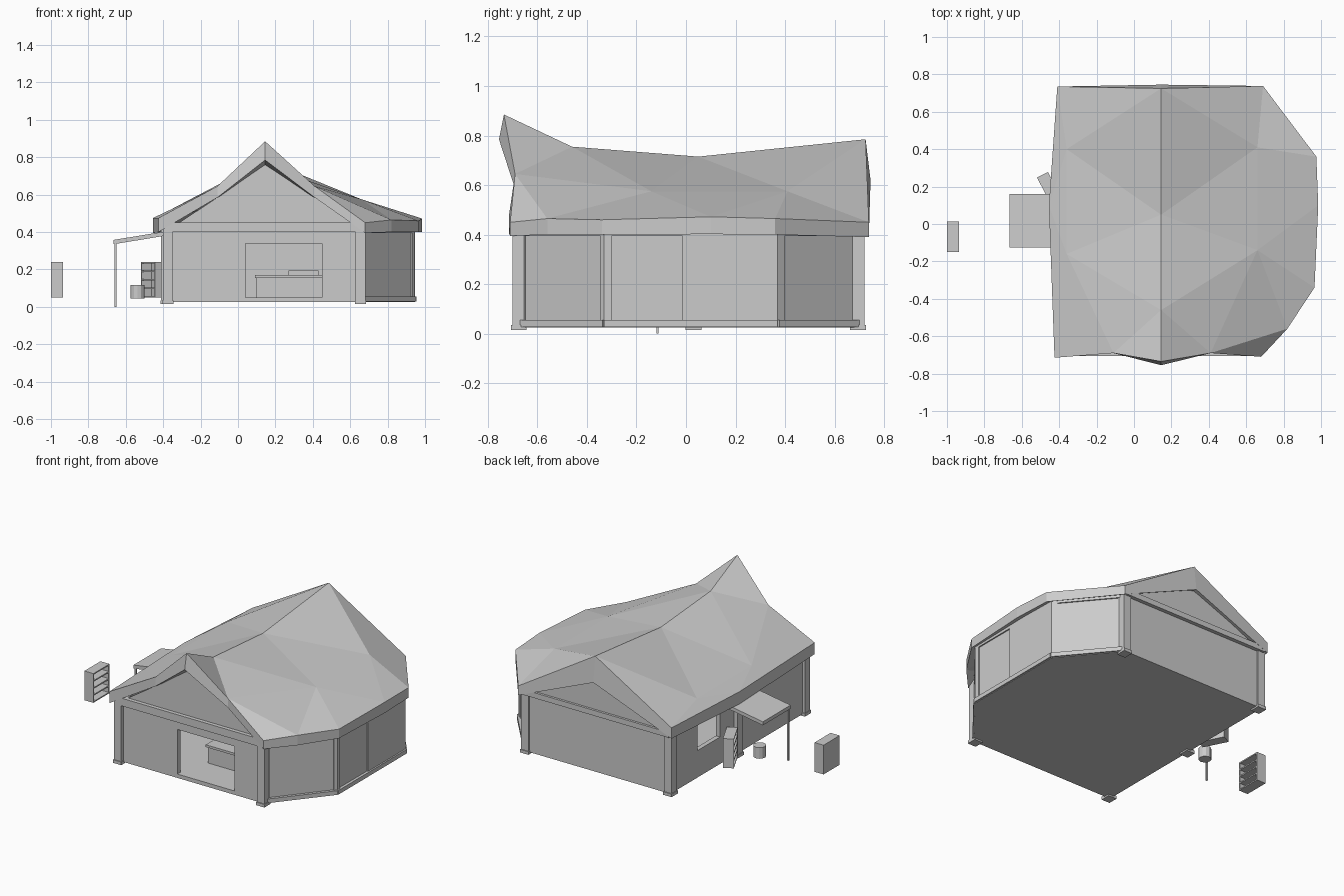
import bpy, bmesh, math
from mathutils import Vector, Matrix

if "Cube" in bpy.data.objects:
    bpy.data.objects.remove(bpy.data.objects["Cube"])


def finish(name, bm):
    bmesh.ops.recalc_face_normals(bm, faces=bm.faces)
    me = bpy.data.meshes.new(name)
    bm.to_mesh(me)
    bm.free()
    ob = bpy.data.objects.new(name, me)
    bpy.context.collection.objects.link(ob)
    return ob


def add_box(bm, lo, hi, mat=Matrix()):
    lo, hi = Vector(lo), Vector(hi)
    m = mat @ Matrix.Translation((lo + hi) / 2) @ Matrix.Diagonal((*(hi - lo), 1))
    bmesh.ops.create_cube(bm, size=1, matrix=m)


def boxes(name, items, mat=Matrix()):
    bm = bmesh.new()
    for lo, hi in items:
        add_box(bm, lo, hi, mat)
    return finish(name, bm)


def prism(name, pts, offset):
    # extrude a closed 3D outline along a vector
    bm = bmesh.new()
    f = bm.faces.new([bm.verts.new(p) for p in pts])
    r = bmesh.ops.extrude_face_region(bm, geom=[f])
    bmesh.ops.translate(bm, vec=offset, verts=[v for v in r['geom'] if isinstance(v, bmesh.types.BMVert)])
    return finish(name, bm)


def frame(p, q):
    # local x runs along the wall, local y points inward
    d = Vector((q[0] - p[0], q[1] - p[1], 0))
    return Matrix.Translation((p[0], p[1], 0)) @ Matrix.Rotation(math.atan2(d.y, d.x), 4, 'Z'), d.length


def wall(name, p, q, hole=None, t=0.03, z0=0.03, z1=0.42):
    m, n = frame(p, q)
    if not hole:
        return boxes(name, [((0, 0, z0), (n, t, z1))], m)
    a, b, c, d = hole
    return boxes(name, [((0, 0, z0), (a, t, z1)), ((b, 0, z0), (n, t, z1)),
                        ((a, 0, z0), (b, t, c)), ((a, 0, d), (b, t, z1))], m)


# floor slab following the plan with its angled bay
plan = [(-.385, -.68), (.66, -.68), (.945, -.33), (.945, .37), (.66, .71), (-.385, .71)]
prism("floor", [(x, y, .025) for x, y in plan], (0, 0, .025))

# walls, counter-clockwise from the front
wall("front_wall", plan[0], plan[1], (.425, .835, .04, .34))
bay = [(plan[1], plan[2]), (plan[2], plan[3]), (plan[3], plan[4])]
for i, (p, q) in enumerate(bay):
    m, n = frame(p, q)
    a, b = (.03, .315) if i == 1 else (.035, n - .02)
    wall(f"bay_wall_{i}", p, q, (a, b, .055, .395))
    boxes(f"bay_pane_{i}", [((a, .008, .055), (b, .018, .395))], m)
    boxes(f"bay_sill_{i}", [((0, -.01, .028), (n, .03, .055))], m)
wall("back_wall", plan[4], plan[5])
wall("left_wall", plan[5], plan[0], (.28, .51, .2, .37))

# corner posts with wider feet
for name, x, y in [("front_left", -.375, -.675), ("front_right", .655, -.675), ("back_left", -.375, .695),
                   ("back_right", .655, .695), ("left_middle", -.385, .03)]:
    boxes(name + "_post", [((x - .026, y - .026, .03), (x + .026, y + .026, .43)),
                           ((x - .03, y - .032, .015), (x + .03, y + .032, .035))])

# tie beams and gable infill
boxes("front_beam", [((-.39, -.705, .40), (.67, -.66, .45))])
boxes("back_beam", [((-.39, .69, .40), (.67, .735, .435))])
prism("front_gable", [(-.36, -.68, .42), (.65, -.68, .42), (.41, -.68, .585), (.145, -.68, .76), (-.11, -.68, .585)], (0, .02, 0))
prism("back_gable", [(-.38, .72, .40), (.67, .72, .40), (.145, .72, .64)], (0, -.02, 0))

# roof: point name -> (x, y, z, drop to the underside)
pts = {
    'R0': (.145, -.735, .885, .10), 'R1': (.145, -.46, .755, .06), 'R2': (.145, .05, .715, .06), 'R3': (.145, .725, .785, .165),
    'A0': (-.11, -.69, .645, .06), 'A1': (-.36, -.16, .52, .06), 'A2': (-.36, .40, .52, .06),
    'L0': (-.425, -.715, .475, .075), 'L1': (-.455, .1, .475, .08), 'L2': (-.41, .735, .47, .07),
    'B0': (.41, -.69, .645, .06), 'B1': (.66, -.14, .575, .06), 'B2': (.66, .41, .575, .06),
    'E0': (.68, -.71, .45, .055), 'E1': (.82, -.56, .465, .065), 'E2': (.965, -.34, .46, .06),
    'E3': (.985, .1, .472, .07), 'E4': (.975, .36, .465, .065), 'E5': (.69, .738, .45, .06),
}
tris = """R0 A0 R1|R1 A0 A1|R1 A1 R2|R2 A1 A2|R2 A2 R3|R3 A2 L2|A0 L0 A1|A1 L0 L1|A1 L1 A2|A2 L1 L2
|R0 R1 B0|R1 B1 B0|R1 R2 B1|R2 B2 B1|R2 R3 B2|R3 E5 B2|B0 E1 E0|B0 B1 E1|B1 E2 E1|B1 E3 E2
|B1 B2 E3|B2 E4 E3|B2 E5 E4"""
bm = bmesh.new()
top = {k: bm.verts.new(v[:3]) for k, v in pts.items()}
low = {k: bm.verts.new((x, y + {'R0': -.02, 'R3': .02}.get(k, 0), z - d)) for k, (x, y, z, d) in pts.items()}
for t in tris.split('|'):
    k = t.split()
    bm.faces.new([top[i] for i in k])
    bm.faces.new([low[i] for i in reversed(k)])
rim = "R0 A0 L0 L1 L2 R3 E5 E4 E3 E2 E1 E0 B0".split()
for a, b in zip(rim, rim[1:] + rim[:1]):
    bm.faces.new([top[a], top[b], low[b], low[a]])
finish("roof", bm)

# side awning with its pole
prism("awning", [(-.665, -.125, .335), (-.39, -.125, .38), (-.39, -.125, .403), (-.665, -.125, .358)], (0, .285, 0))
boxes("awning_pole", [((-.66, -.12, 0), (-.65, -.11, .345))])


# open shelves
def shelf(name, x, y, ang):
    m = Matrix.Translation((x, y, .05)) @ Matrix.Rotation(ang, 4, 'Z')
    w, h, t = .0325, .0825, .008
    items = [((-w, s * h - t / 2 - s * t / 2, 0), (w, s * h + t / 2 - s * t / 2, .19)) for s in (-1, 1)]
    items += [((-w, -h + t, z), (w, h - t, z + t)) for z in (0, .045, .09, .136, .182)]
    items.append(((-w, -h + t, 0), (-w + .006, h - t, .19)))
    return boxes(name, items, m)


shelf("outer_shelf", -.967, -.068, 0)
shelf("wall_shelf", -.452, .19, math.radians(207))

# barrel by the side door
bm = bmesh.new()
bmesh.ops.create_cone(bm, cap_ends=True, segments=12, radius1=.038, radius2=.038, depth=.072,
                      matrix=Matrix.Translation((-.537, .01, .08)))
finish("barrel", bm)

# kitchen counter and raised top behind the front opening
boxes("counter", [((.10, -.45, .05), (.60, -.32, .155)), ((.09, -.46, .155), (.61, -.31, .17)),
                  ((.27, -.40, .17), (.43, -.33, .195))])
